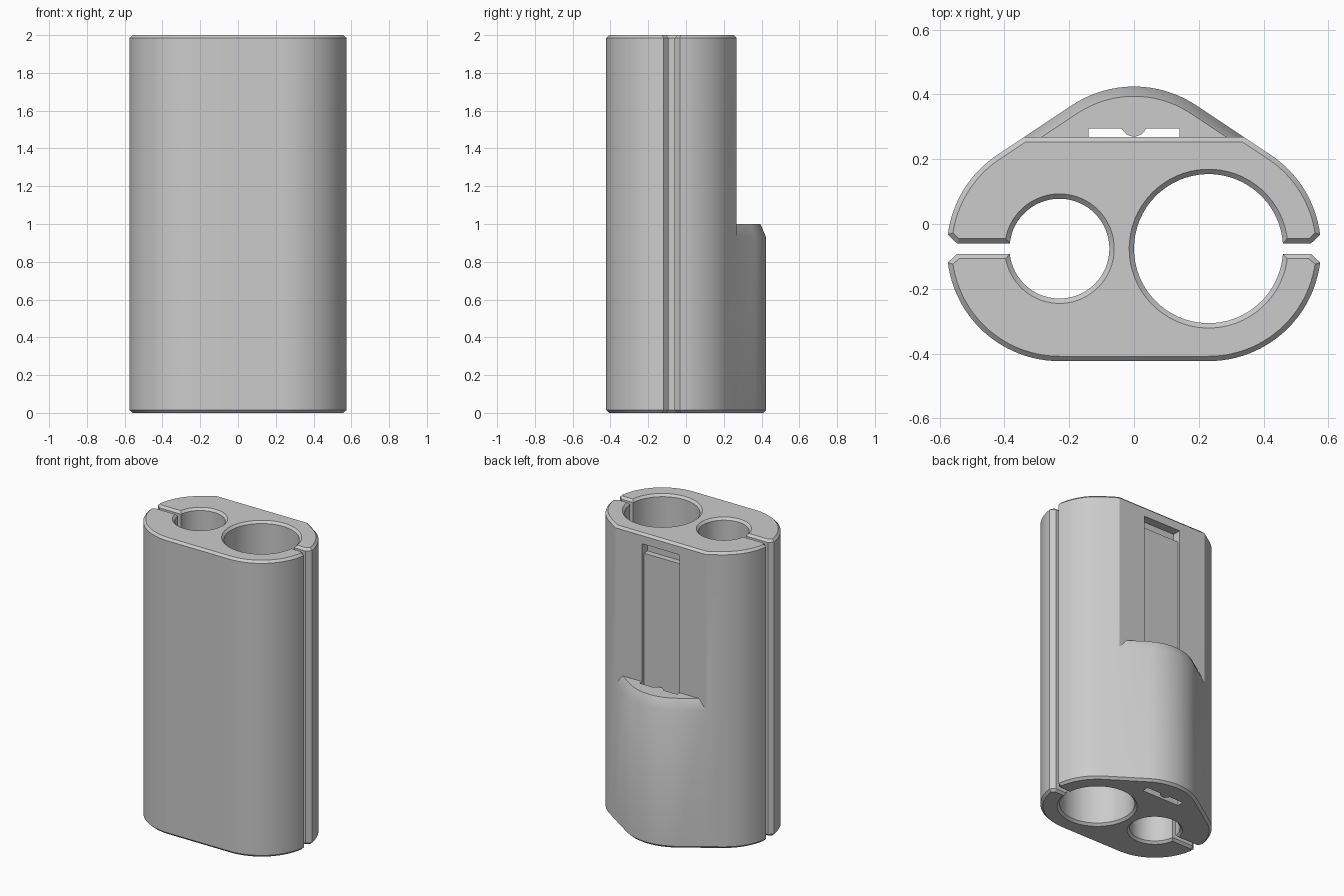
import bpy, bmesh, math
from mathutils import Vector

if "Cube" in bpy.data.objects:
    bpy.data.objects.remove(bpy.data.objects["Cube"], do_unlink=True)

R = 0.347                      # outer corner radius
CX, CY, TOP_Y = 0.23, -0.076, 0.077
BACK = 0.268                   # flat back plane
SHOULDER, LIP, TALL = 0.93, 1.0, 2.0
BEVEL = 0.015
SLOT, FLARE = 0.016, 0.043     # half widths of the side slots
LEAN = math.degrees(math.atan2(CX, TOP_Y - CY))


def arc(cx, cy, r, a, b, n):
    """Points along an arc from angle a to b in degrees."""
    angles = [math.radians(a + (b - a) * i / n) for i in range(n + 1)]
    return [Vector((cx + r * math.cos(t), cy + r * math.sin(t))) for t in angles]


def hump(r):
    """Rounded back bulge, from the flat back plane round and down again."""
    t = math.radians(LEAN)
    k = (math.cos(t) * CX + math.sin(t) * (CY - BACK) + r) / math.cos(t)
    return [Vector((k, BACK)), *arc(0, TOP_Y, r, LEAN, 180 - LEAN, 24), Vector((-k, BACK))]


def inset(points, d):
    """Move a closed outline into the material by d."""
    result = []
    for i, p in enumerate(points):
        a = (p - points[i - 1]).normalized()
        b = (points[(i + 1) % len(points)] - p).normalized()
        n1, n2 = Vector((-a.y, a.x)), Vector((-b.y, b.x))
        result.append(p + (n1 + n2) * d / (1 + n1.dot(n2)))
    return result


def bore(side, r):
    """Clockwise bore wall, opened towards its side slot."""
    gap = math.degrees(math.asin(SLOT / r))
    start = 180 - gap if side < 0 else -gap
    return arc(side * CX, CY, r, start, start - 360 + 2 * gap, 64)


def outline(back):
    """Whole cross-section: outer wall, side slots and both bores."""
    flare = math.degrees(math.asin(FLARE / R))
    mouth = CX + R - 0.031
    hi, lo = CY + SLOT, CY - SLOT
    return [
        *arc(CX, CY, R, flare, LEAN, 16), *back,
        *arc(-CX, CY, R, 180 - LEAN, 180 - flare, 16),
        Vector((-mouth, hi)), *bore(-1, 0.154), Vector((-mouth, lo)),
        *arc(-CX, CY, R, 180 + flare, 270, 24),
        *arc(CX, CY, R, 270, 360 - flare, 24),
        Vector((mouth, lo)), *bore(1, 0.23), Vector((mouth, hi)),
    ]


def ring(bm, points, z):
    return [bm.verts.new((p.x, p.y, z)) for p in points]


def loft(bm, rings, skip=None):
    for low, high in zip(rings, rings[1:]):
        for i in range(len(low)):
            j = (i + 1) % len(low)
            if i != skip:
                bm.faces.new((low[i], low[j], high[j], high[i]))


def finish(bm, name):
    bmesh.ops.remove_doubles(bm, verts=bm.verts, dist=1e-5)
    bmesh.ops.recalc_face_normals(bm, faces=bm.faces)
    mesh = bpy.data.meshes.new(name)
    bm.to_mesh(mesh)
    bm.free()
    obj = bpy.data.objects.new(name, mesh)
    bpy.context.collection.objects.link(obj)
    return obj


def prism(name, points, z0, z1):
    bm = bmesh.new()
    rings = [ring(bm, points, z0), ring(bm, points, z1)]
    loft(bm, rings)
    for r in rings:
        bm.faces.new(r)
    return finish(bm, name)


# Holder body
bulge = hump(R)
lip_edge = hump(R - 0.03)
full = outline(bulge)
flat = outline([bulge[0], bulge[-1]])
bm = bmesh.new()

# Lower half with the bulge
lower = [ring(bm, inset(full, BEVEL), 0), ring(bm, full, BEVEL), ring(bm, full, SHOULDER)]
loft(bm, lower)
bm.faces.new(lower[0])

# Upper half with the flat back
flat_edge = 17
walls = [ring(bm, flat, SHOULDER), ring(bm, flat, TALL - BEVEL)]
loft(bm, walls, skip=flat_edge)
crown = ring(bm, inset(flat, BEVEL), TALL)
loft(bm, [walls[1], crown])
bm.faces.new(crown)

# Tapered lip on the bulge
lip = [ring(bm, bulge, SHOULDER), ring(bm, lip_edge, LIP)]
loft(bm, lip, skip=len(bulge) - 1)
bm.faces.new(lip[1])

# Flat back panel above the lip
bm.faces.new((walls[0][flat_edge], lip[1][0], lip[1][-1], walls[0][flat_edge + 1],
              walls[1][flat_edge + 1], walls[1][flat_edge]))
body = finish(bm, "holder_body")

# Clip channel with a rounded rib, and the latch pocket at its upper end
W = 0.14
channel = [Vector(p) for p in ((-W, 0.25), (W, 0.25), (W, 0.295))]
channel += arc(0, 0.31, 0.04, -22, -158, 12) + [Vector((-W, 0.295))]
pocket = [Vector(p) for p in ((-W, 0.21), (W, 0.21), (W, 0.4), (-W, 0.4))]
cutters = [prism("channel_cutter", channel, -0.1, 1.9),
           prism("pocket_cutter", pocket, 1.86, 1.93)]

bpy.ops.object.select_all(action='DESELECT')
bpy.context.view_layer.objects.active = body
body.select_set(True)
for cutter in cutters:
    cutter.hide_render = True
    mod = body.modifiers.new(cutter.name, 'BOOLEAN')
    mod.operation = 'DIFFERENCE'
    mod.solver = 'EXACT'
    mod.object = cutter
    bpy.ops.object.modifier_apply(modifier=mod.name)
    bpy.data.objects.remove(cutter, do_unlink=True)

# Plain grey material
grey = bpy.data.materials.new("plain_grey")
grey.use_nodes = True
colour = (0.6, 0.6, 0.6, 1)
grey.diffuse_color = colour
grey.node_tree.nodes["Principled BSDF"].inputs["Base Color"].default_value = colour
body.data.materials.clear()
body.data.materials.append(grey)
bpy.ops.object.shade_smooth_by_angle(angle=math.radians(30))
